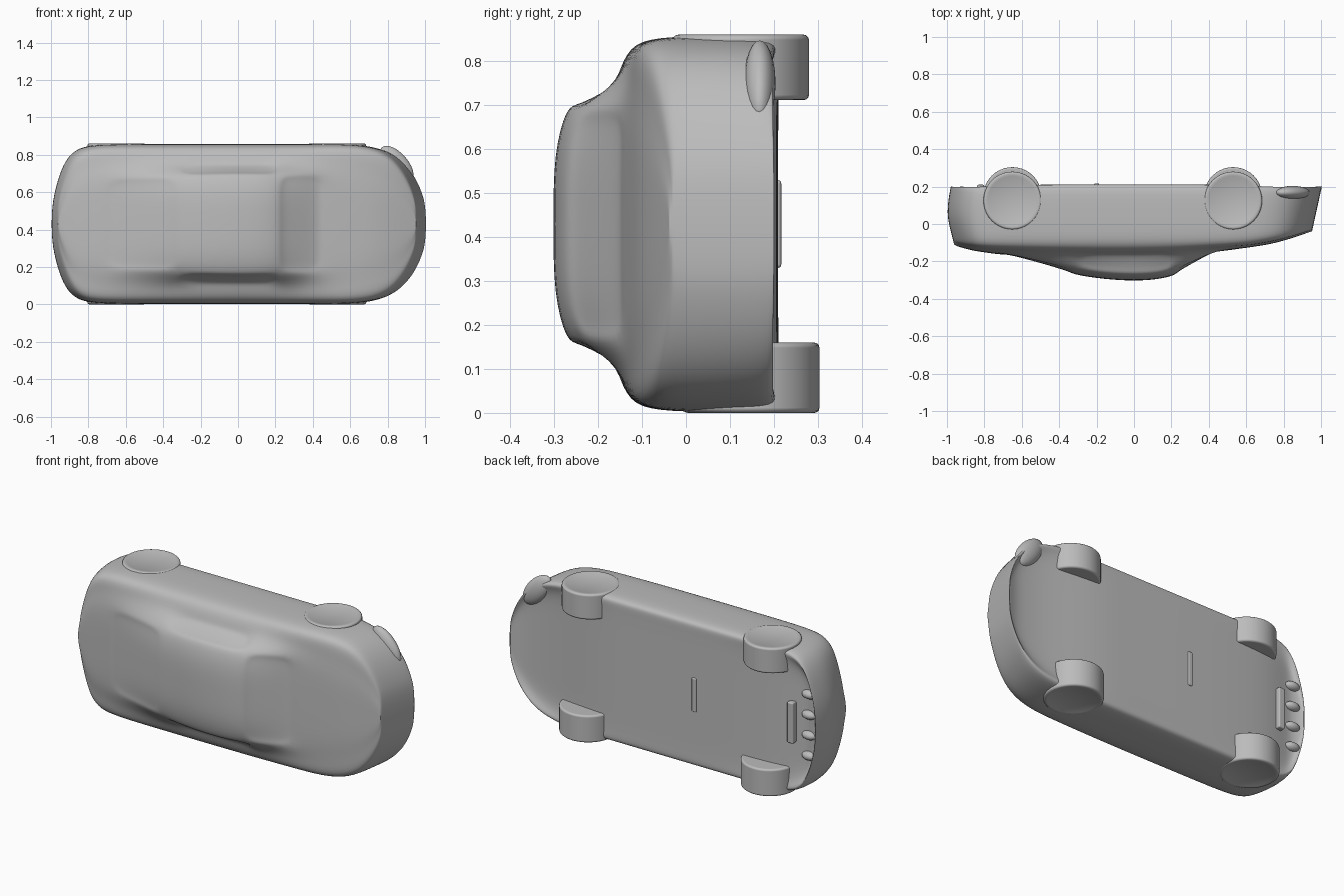
import bpy, bmesh
from mathutils import Matrix, Vector

cube = bpy.data.objects.get("Cube")
if cube:
    bpy.data.objects.remove(cube)

grey = bpy.data.materials.new("Plain Grey")
grey.use_nodes = True
grey.diffuse_color = (0.5, 0.5, 0.5, 1)
grey.node_tree.nodes["Principled BSDF"].inputs["Base Color"].default_value = (0.5, 0.5, 0.5, 1)

MID = 0.43  # height of the car's centre plane, as it lies on its side


def finish(bm, name, subdiv=0, bevel=0):
    bmesh.ops.recalc_face_normals(bm, faces=bm.faces)
    mesh = bpy.data.meshes.new(name)
    bm.to_mesh(mesh)
    bm.free()
    mesh.materials.append(grey)
    for p in mesh.polygons:
        p.use_smooth = True
    ob = bpy.data.objects.new(name, mesh)
    bpy.context.collection.objects.link(ob)
    if bevel:
        mod = ob.modifiers.new("Rounding", 'BEVEL')
        mod.width = bevel
        mod.segments = 3
        mod.limit_method = 'ANGLE'
        mod.angle_limit = 1.0
        mod.harden_normals = True
    if subdiv:
        mod = ob.modifiers.new("Smooth", 'SUBSURF')
        mod.levels = mod.render_levels = subdiv
    return ob


def lerp(a, b, t):
    return a + (b - a) * t


# Body sections from tail to nose:
# x, half width, shoulder y, cabin foot width, roof width, roof y, floor y
stations = [
    (-1.01, 0.08, -0.09, 0.06, 0.04, -0.11, 0.19),
    (-0.992, 0.18, -0.095, 0.13, 0.10, -0.12, 0.18),
    (-0.96, 0.29, -0.105, 0.22, 0.17, -0.13, 0.17),
    (-0.915, 0.37, -0.115, 0.28, 0.21, -0.14, 0.165),
    (-0.84, 0.417, -0.125, 0.32, 0.24, -0.15, 0.18),
    (-0.70, 0.428, -0.13, 0.33, 0.25, -0.165, 0.20),
    (-0.50, 0.428, -0.132, 0.33, 0.25, -0.218, 0.207),
    (-0.32, 0.428, -0.132, 0.33, 0.26, -0.272, 0.21),
    (-0.10, 0.428, -0.132, 0.33, 0.27, -0.303, 0.21),
    (0.10, 0.428, -0.13, 0.33, 0.27, -0.303, 0.21),
    (0.22, 0.428, -0.128, 0.33, 0.265, -0.275, 0.21),
    (0.32, 0.428, -0.126, 0.33, 0.265, -0.22, 0.21),
    (0.45, 0.428, -0.122, 0.33, 0.265, -0.148, 0.205),
    (0.60, 0.428, -0.114, 0.33, 0.24, -0.127, 0.19),
    (0.75, 0.412, -0.096, 0.30, 0.20, -0.11, 0.175),
    (0.86, 0.365, -0.074, 0.26, 0.18, -0.085, 0.172),
    (0.94, 0.275, -0.052, 0.19, 0.13, -0.062, 0.175),
    (0.985, 0.17, -0.035, 0.12, 0.08, -0.045, 0.19),
    (1.003, 0.09, -0.03, 0.06, 0.04, -0.038, 0.195),
]


def half_section(hw, belt, cw, rw, roof, floor, sill):
    return [(0, floor), (0.45 * hw, floor), (0.84 * hw, min(floor, sill)),
            (0.94 * hw, sill), (hw, sill - 0.015), (hw, 0.06),
            (0.995 * hw, belt * 0.5), (0.95 * hw, belt),
            (cw, lerp(belt, roof, 0.15)), (rw, lerp(belt, roof, 0.82)),
            (0.6 * rw, roof), (0, roof)]


bm = bmesh.new()
rings = []
for x, hw, belt, cw, rw, roof, floor in stations:
    sill = 0.213 if -0.8 < x < 0.7 else 0.205
    half = half_section(hw, belt, cw, rw, roof, floor, sill)
    loop = half + [(-w, y) for w, y in half[-2:0:-1]]
    tail = min(1, max(0, (-x - 0.75) / 0.2))
    nose = min(1, max(0, (x - 0.6) / 0.35))
    ring = []
    for w, y in loop:
        # Wedge-shaped tail bumper and a nose that slopes forward to its lip
        dx = tail * 0.25 * abs(y - 0.08) + nose * 0.22 * (y - 0.19)
        ring.append(bm.verts.new((x + dx, y, MID + w)))
    rings.append(ring)

n = len(rings[0])
grid = {}
for i in range(len(rings) - 1):
    for j in range(n):
        k = (j + 1) % n
        grid[i, j] = bm.faces.new((rings[i][j], rings[i][k], rings[i + 1][k], rings[i + 1][j]))

# Tail and nose caps, bridged from side to side
for ring in (rings[0], rings[-1]):
    for j in range(n // 2):
        corners = [ring[j], ring[j + 1], ring[n - j - 1], ring[(n - j) % n]]
        bm.faces.new(list(dict.fromkeys(corners)))
bmesh.ops.recalc_face_normals(bm, faces=bm.faces)

# Sunken glass areas: rear window, windscreen and side windows
panes = [
    (range(5, 7), range(9, 13), 0.01),
    (range(10, 12), range(9, 13), 0.012),
    (range(7, 10), range(8, 9), 0.012),
    (range(7, 10), range(13, 14), 0.012),
]
for columns, strips, depth in panes:
    faces = [grid[i, j] for i in columns for j in strips]
    bmesh.ops.inset_region(bm, faces=faces, thickness=0.02, depth=-depth, use_even_offset=True)
finish(bm, "car_body", subdiv=2)


# Wheels, with a shallow recessed disc on the outer face
def wheel(name, x, y, radius, low, high, outward):
    bm = bmesh.new()
    bmesh.ops.create_cone(bm, cap_ends=True, segments=40, radius1=radius, radius2=radius,
                          depth=high - low,
                          matrix=Matrix.Translation((x, y, (low + high) / 2)))
    bm.normal_update()
    outer = [f for f in bm.faces if f.normal.z * outward > 0.9]
    bmesh.ops.inset_region(bm, faces=outer, thickness=0.022, depth=0)
    bmesh.ops.inset_region(bm, faces=outer, thickness=0.004, depth=-0.002)
    finish(bm, name, bevel=0.012)


for end, x in (("front", 0.53), ("rear", -0.65)):
    wheel(end + "_left_wheel", x, 0.125, 0.155, 0.712, 0.861, 1)
    wheel(end + "_right_wheel", x, 0.148, 0.156, 0.0, 0.16, -1)


# Rounded lumps and bars
def lump(name, centre, size, turn=0):
    bm = bmesh.new()
    bmesh.ops.create_uvsphere(bm, u_segments=24, v_segments=12, radius=1,
                              matrix=Matrix.Translation(centre) @ Matrix.Rotation(turn, 4, 'Y')
                              @ Matrix.Diagonal(Vector(size).to_4d()))
    finish(bm, name)


def bar(name, centre, size):
    bm = bmesh.new()
    bmesh.ops.create_cube(bm, size=1,
                          matrix=Matrix.Translation(centre) @ Matrix.Diagonal(Vector(size).to_4d()))
    finish(bm, name, bevel=0.008)


lump("bumper_corner", (0.848, 0.168, 0.75), (0.12, 0.036, 0.06), turn=0.85)
for i in range(4):
    lump("rear_diffuser_fin_%d" % (i + 1), (-0.92, 0.17, 0.25 + 0.12 * i), (0.045, 0.03, 0.025))
bar("rear_underside_bar", (-0.82, 0.19, MID), (0.04, 0.04, 0.24))
bar("underside_ridge", (-0.2, 0.207, MID), (0.03, 0.02, 0.2))
